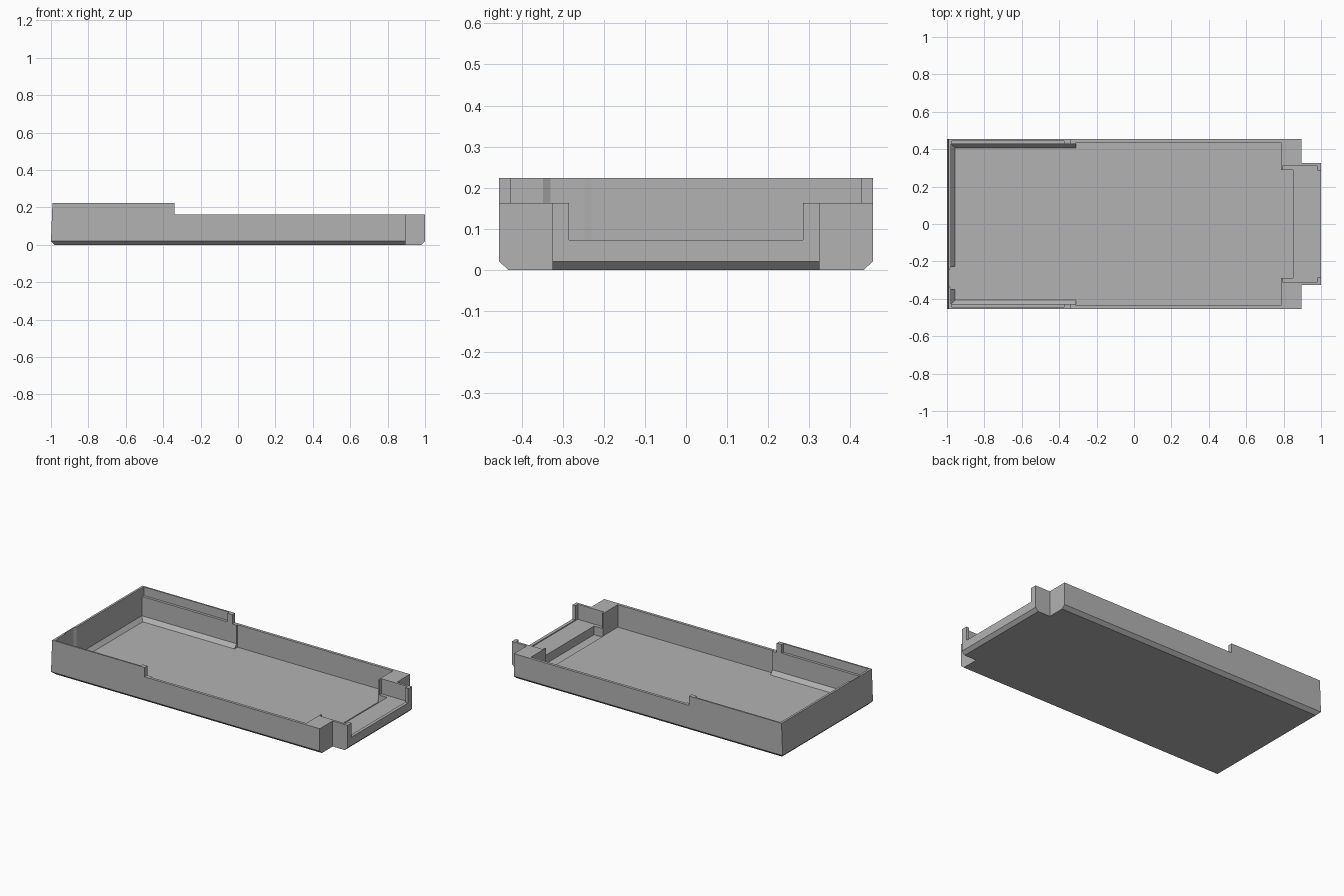
import bpy, bmesh

cube = bpy.data.objects.get("Cube")
if cube:
    bpy.data.objects.remove(cube, do_unlink=True)

grey = bpy.data.materials.new("plain grey")
grey.use_nodes = True
COLOUR = (0.45, 0.45, 0.45, 1)
grey.diffuse_color = COLOUR
grey.node_tree.nodes["Principled BSDF"].inputs["Base Color"].default_value = COLOUR


def rect(x0, x1, y):
    return [(x0, -y), (x1, -y), (x1, y), (x0, y)]


def loft(name, levels):
    """Solid through matching outlines, each given as (outline, height)."""
    bm = bmesh.new()
    rings = [[bm.verts.new((x, y, z)) for x, y in outline] for outline, z in levels]
    n = len(rings[0])
    for low, high in zip(rings, rings[1:]):
        for i in range(n):
            j = (i + 1) % n
            bm.faces.new((low[i], low[j], high[j], high[i]))
    bm.faces.new(rings[0][::-1])
    bm.faces.new(rings[-1])
    bmesh.ops.recalc_face_normals(bm, faces=bm.faces)
    mesh = bpy.data.meshes.new(name)
    bm.to_mesh(mesh)
    bm.free()
    mesh.materials.append(grey)
    ob = bpy.data.objects.new(name, mesh)
    bpy.context.collection.objects.link(ob)
    return ob


def block(name, x0, x1, y, z0, z1=0.4):
    return loft(name, [(rect(x0, x1, y), z0), (rect(x0, x1, y), z1)])


def combine(target, tool, operation="DIFFERENCE"):
    mod = target.modifiers.new(tool.name, "BOOLEAN")
    mod.operation, mod.solver, mod.object = operation, "EXACT", tool
    bpy.context.view_layer.objects.active = target
    bpy.ops.object.modifier_apply(modifier=mod.name)
    bpy.data.objects.remove(tool, do_unlink=True)


# Outer shell with chamfered base and slightly leaning end wall
tray = loft("tray", [(rect(-0.98, 0.895, 0.433), 0),
                     (rect(-1, 0.895, 0.455), 0.02),
                     (rect(-0.992, 0.895, 0.455), 0.223)])

# Narrow end extension
combine(tray, loft("end_extension", [(rect(0.8, 0.98, 0.325), 0),
                                     (rect(0.8, 1, 0.325), 0.02),
                                     (rect(0.8, 1, 0.325), 0.163)]), "UNION")

# Lower rim along most of the length
combine(tray, block("rim_step", -0.34, 1.2, 0.6, 0.163))

# Main cavity, and the thicker-walled end with a sloped floor edge
combine(tray, block("main_cavity", -0.31, 0.787, 0.437, 0.02))
combine(tray, loft("sloped_cavity", [(rect(-0.957, -0.2, 0.407), 0.02),
                                     (rect(-0.978, -0.2, 0.428), 0.045),
                                     (rect(-0.978, -0.2, 0.428), 0.4)]))

# Thin upper lip around the tall end
combine(tray, block("lip_recess", -0.975, -0.375, 0.445, 0.168))

# Tapered notch in the tall end wall
notch = [(-0.988, -0.33), (-0.977, -0.35), (-0.95, -0.35),
         (-0.95, -0.228), (-0.977, -0.228), (-0.988, -0.247)]
combine(tray, loft("wall_notch", [(notch, 0.02), (notch, 0.4)]))

# Extension pocket, floor groove and end opening
combine(tray, block("extension_pocket", 0.795, 0.98, 0.31, 0.067))
combine(tray, block("floor_groove", 0.786, 0.85, 0.288, 0.012))
combine(tray, block("end_opening", 0.9, 1.2, 0.285, 0.073))
